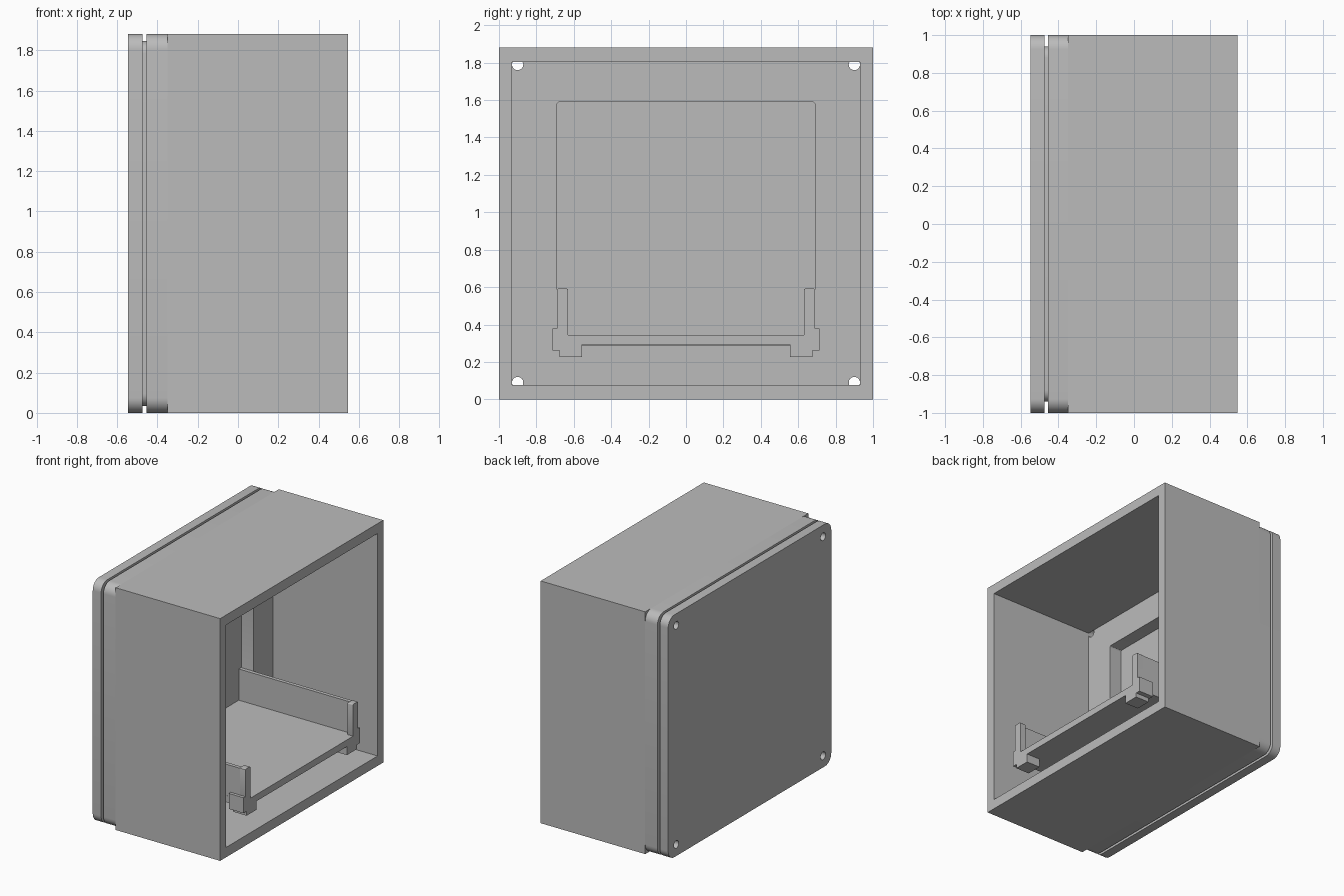
import bpy, bmesh
from math import cos, sin, pi, radians
from mathutils import Matrix

cube = bpy.data.objects.get("Cube")
if cube:
    bpy.data.objects.remove(cube, do_unlink=True)

grey = bpy.data.materials.new("plain grey")
grey.use_nodes = True
colour = (0.5, 0.5, 0.5, 1)
grey.diffuse_color = colour
grey.node_tree.nodes["Principled BSDF"].inputs["Base Color"].default_value = colour

# Local x, y, z of a flat profile become world y, z, x
TO_SIDE = Matrix(((0, 0, 1, 0), (1, 0, 0, 0), (0, 1, 0, 0), (0, 0, 0, 1)))


def rect(y0, y1, z0, z1, r=0.0, steps=8):
    """Rectangle outline with optional rounded corners."""
    if r == 0:
        return [(y0, z0), (y1, z0), (y1, z1), (y0, z1)]
    centres = [(y1 - r, z1 - r), (y0 + r, z1 - r), (y0 + r, z0 + r), (y1 - r, z0 + r)]
    return [(cy + r * cos((q + i / steps) * pi / 2), cz + r * sin((q + i / steps) * pi / 2))
            for q, (cy, cz) in enumerate(centres) for i in range(steps + 1)]


def circle(cy, cz, r, n=24):
    return [(cy + r * cos(2 * pi * i / n), cz + r * sin(2 * pi * i / n)) for i in range(n)]


def slab(name, x0, x1, *loops):
    """Extrude an outline, with any holes inside it, from x0 to x1."""
    curve = bpy.data.curves.new(name, "CURVE")
    curve.dimensions = "2D"
    curve.fill_mode = "BOTH"
    curve.extrude = (x1 - x0) / 2
    for loop in loops:
        spline = curve.splines.new("POLY")
        spline.points.add(len(loop) - 1)
        for point, (y, z) in zip(spline.points, loop):
            point.co = (y, z, 0, 1)
        spline.use_cyclic_u = True
    helper = bpy.data.objects.new(name, curve)
    mesh = bpy.data.meshes.new_from_object(helper)
    bpy.data.objects.remove(helper)
    bpy.data.curves.remove(curve)

    bm = bmesh.new()
    bm.from_mesh(mesh)
    bmesh.ops.remove_doubles(bm, verts=bm.verts, dist=0.0001)
    bmesh.ops.transform(bm, matrix=Matrix.Translation(((x0 + x1) / 2, 0, 0)) @ TO_SIDE, verts=bm.verts)
    bmesh.ops.recalc_face_normals(bm, faces=bm.faces)
    for face in bm.faces:
        face.smooth = True
        face.material_index = 0
    bm.to_mesh(mesh)
    bm.free()
    mesh.set_sharp_from_angle(angle=radians(30))
    mesh.materials.clear()
    mesh.materials.append(grey)
    obj = bpy.data.objects.new(name, mesh)
    bpy.context.collection.objects.link(obj)
    return obj


BACK, LID, SEAM, WALL, FRONT = -0.547, -0.475, -0.455, -0.35, 0.547
TOP = 1.88
holes = [circle(y, z, 0.03) for y in (-0.9, 0.9) for z in (0.09, TOP - 0.09)]
outline = rect(-1, 1, 0, TOP, 0.075)
window = rect(-0.69, 0.69, 0.29, 1.59, 0.015, 3)

# Enclosure: lid, recessed seal, rounded base plate, square walls
slab("lid", BACK, LID, outline, *holes)
slab("lid_seal", LID, SEAM, rect(-0.94, 0.94, 0.035, TOP - 0.035, 0.06), *holes)
slab("base_plate", SEAM, WALL, outline, window, *holes)
slab("enclosure_walls", WALL, FRONT, rect(-1, 1, 0, TOP), rect(-0.93, 0.93, 0.077, TOP - 0.077))

# Tray reaching from the recess to the opening
slab("tray_floor", SEAM, FRONT, rect(-0.69, 0.69, 0.293, 0.345))


def tray_side(name, s):
    def part(label, x0, y0, y1, z0, z1, r=0.0):
        ya, yb = sorted((s * y0, s * y1))
        slab(f"{name}_{label}", x0, FRONT, rect(ya, yb, z0, z1, r, 3))
    part("tray_rail", SEAM, 0.66, 0.689, 0.34, 0.587)
    part("tray_post", 0.5, 0.63, 0.69, 0.335, 0.592, 0.008)
    part("tray_clip", 0.42, 0.675, 0.713, 0.26, 0.38)
    part("tray_foot", 0.43, 0.555, 0.676, 0.227, 0.294)


for side_name, sign in (("left", 1), ("right", -1)):
    tray_side("back" if sign > 0 else "front", sign)
